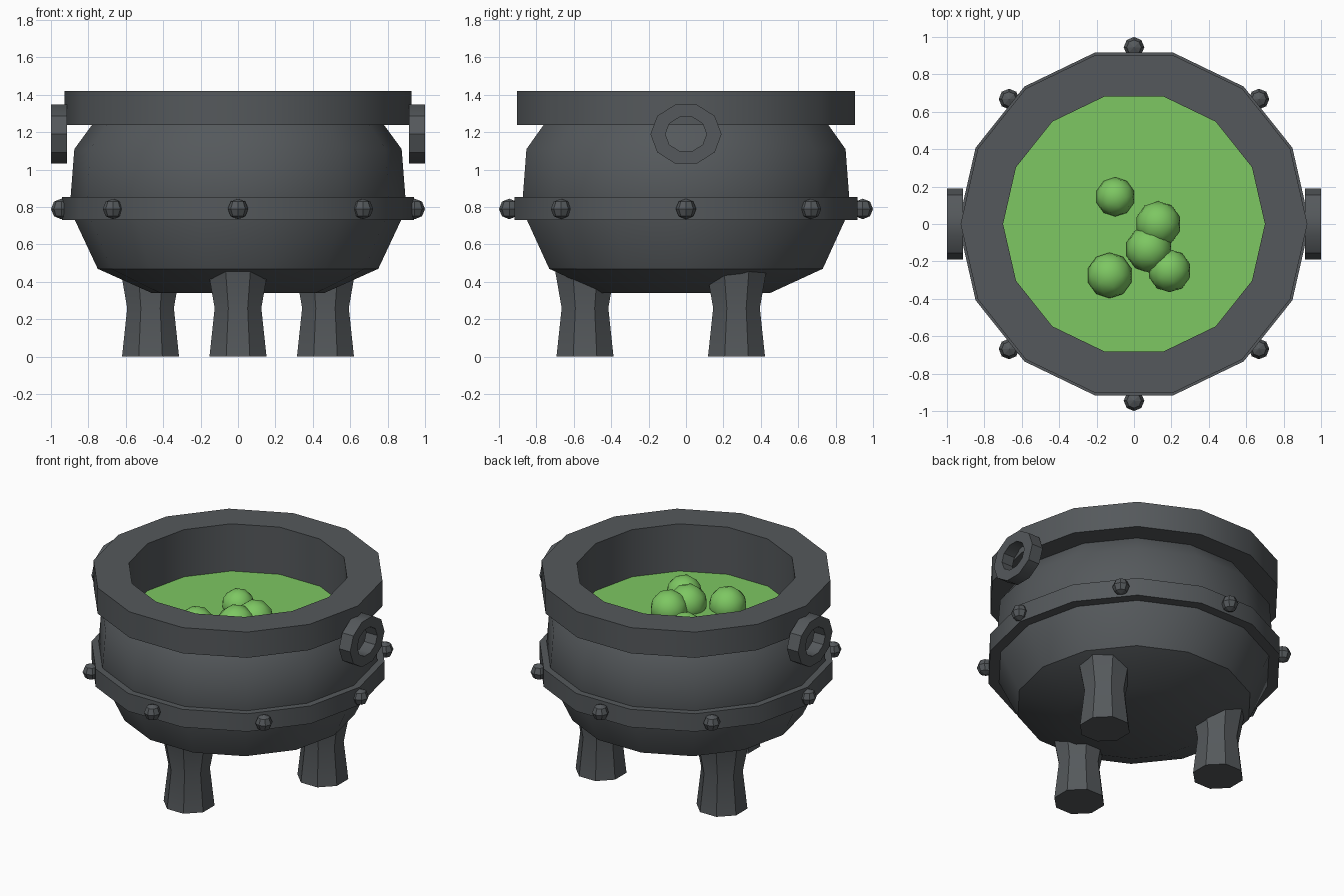
import bpy, bmesh, math
from mathutils import Matrix, Vector

if "Cube" in bpy.data.objects:
    bpy.data.objects.remove(bpy.data.objects["Cube"])

def material(name, rgb):
    m = bpy.data.materials.new(name)
    m.diffuse_color = (*rgb, 1)
    m.use_nodes = True
    m.node_tree.nodes["Principled BSDF"].inputs["Base Color"].default_value = m.diffuse_color
    return m

IRON = material("dark iron", (0.090, 0.099, 0.106))
BREW = material("green brew", (0.205, 0.57, 0.122))

def finish(name, bm, mat, angle=35):
    bmesh.ops.recalc_face_normals(bm, faces=bm.faces)
    me = bpy.data.meshes.new(name)
    bm.to_mesh(me)
    bm.free()
    me.materials.append(mat)
    ob = bpy.data.objects.new(name, me)
    bpy.context.collection.objects.link(ob)
    if angle:
        bpy.ops.object.select_all(action='DESELECT')
        ob.select_set(True)
        bpy.context.view_layer.objects.active = ob
        bpy.ops.object.shade_smooth_by_angle(angle=math.radians(angle))
    return ob

def lathe(name, profile, sides, mat, closed=False, turn=0.0, matrix=Matrix(), angle=35):
    """Turn a (radius, height) profile about z; open profiles get end caps."""
    bm = bmesh.new()
    rings = []
    for r, z in profile:
        rings.append([bm.verts.new(matrix @ Vector((
            r * math.cos(turn + math.tau * i / sides),
            r * math.sin(turn + math.tau * i / sides), z))) for i in range(sides)])
    pairs = list(zip(rings, rings[1:]))
    if closed:
        pairs.append((rings[-1], rings[0]))
    for a, b in pairs:
        for i in range(sides):
            j = (i + 1) % sides
            bm.faces.new((a[i], a[j], b[j], b[i]))
    if not closed:
        bm.faces.new(rings[0])
        bm.faces.new(rings[-1])
    return finish(name, bm, mat, angle)

SIDES = 14

# Bowl, open at the top: outer belly, then the inner wall down to below the brew
lathe("bowl", [(0.46, 0.34), (0.75, 0.47), (0.90, 0.79), (0.875, 1.11), (0.78, 1.24),
               (0.70, 1.24), (0.70, 1.05)], SIDES, IRON)

# Heavy rim and the band around the belly
lathe("rim", [(0.70, 1.08), (0.70, 1.42), (0.927, 1.42), (0.927, 1.24), (0.76, 1.24)],
      SIDES, IRON, closed=True)
lathe("belly_band", [(0.87, 0.73), (0.94, 0.73), (0.94, 0.855), (0.87, 0.855)],
      SIDES, IRON, closed=True)

# Studs on the band
for k in range(8):
    a = math.tau * k / 8
    bm = bmesh.new()
    bmesh.ops.create_uvsphere(bm, u_segments=8, v_segments=4, radius=0.055,
        matrix=Matrix.Translation((0.945 * math.cos(a), 0.945 * math.sin(a), 0.79)))
    finish(f"stud_{k + 1}", bm, IRON, 0)

# Ring handles on both sides
for side, label in ((1, "right"), (-1, "left")):
    place = (Matrix.Translation((side * 0.957, 0, 1.19)) @ Matrix.Diagonal((1, 1, 0.87, 1))
             @ Matrix.Rotation(math.pi / 2, 4, 'Y') @ Matrix.Rotation(math.pi / 2, 4, 'Z'))
    lathe(f"{label}_handle", [(0.11, -0.043), (0.19, -0.043), (0.19, 0.043), (0.11, 0.043)],
          10, IRON, closed=True, matrix=place)

# Three waisted octagonal legs
for k in range(3):
    a = math.radians(-90 + 120 * k)
    place = Matrix.Translation((0.54 * math.cos(a), 0.54 * math.sin(a), 0))
    lathe(f"leg_{k + 1}", [(0.165, 0), (0.135, 0.26), (0.172, 0.455)], 8, IRON,
          turn=math.pi / 8, matrix=place)

# Brew surface and bubbles
lathe("brew", [(0.70, 1.07), (0.70, 1.09)], SIDES, BREW)
for k, (x, y, z, r) in enumerate([(-0.10, 0.145, 1.10, 0.105), (0.13, 0.0, 1.12, 0.122),
                                  (0.08, -0.135, 1.12, 0.125), (0.19, -0.25, 1.12, 0.115),
                                  (-0.13, -0.275, 1.11, 0.122)]):
    bm = bmesh.new()
    bmesh.ops.create_icosphere(bm, subdivisions=2, radius=r, matrix=Matrix.Translation((x, y, z)))
    finish(f"bubble_{k + 1}", bm, BREW, 35)
